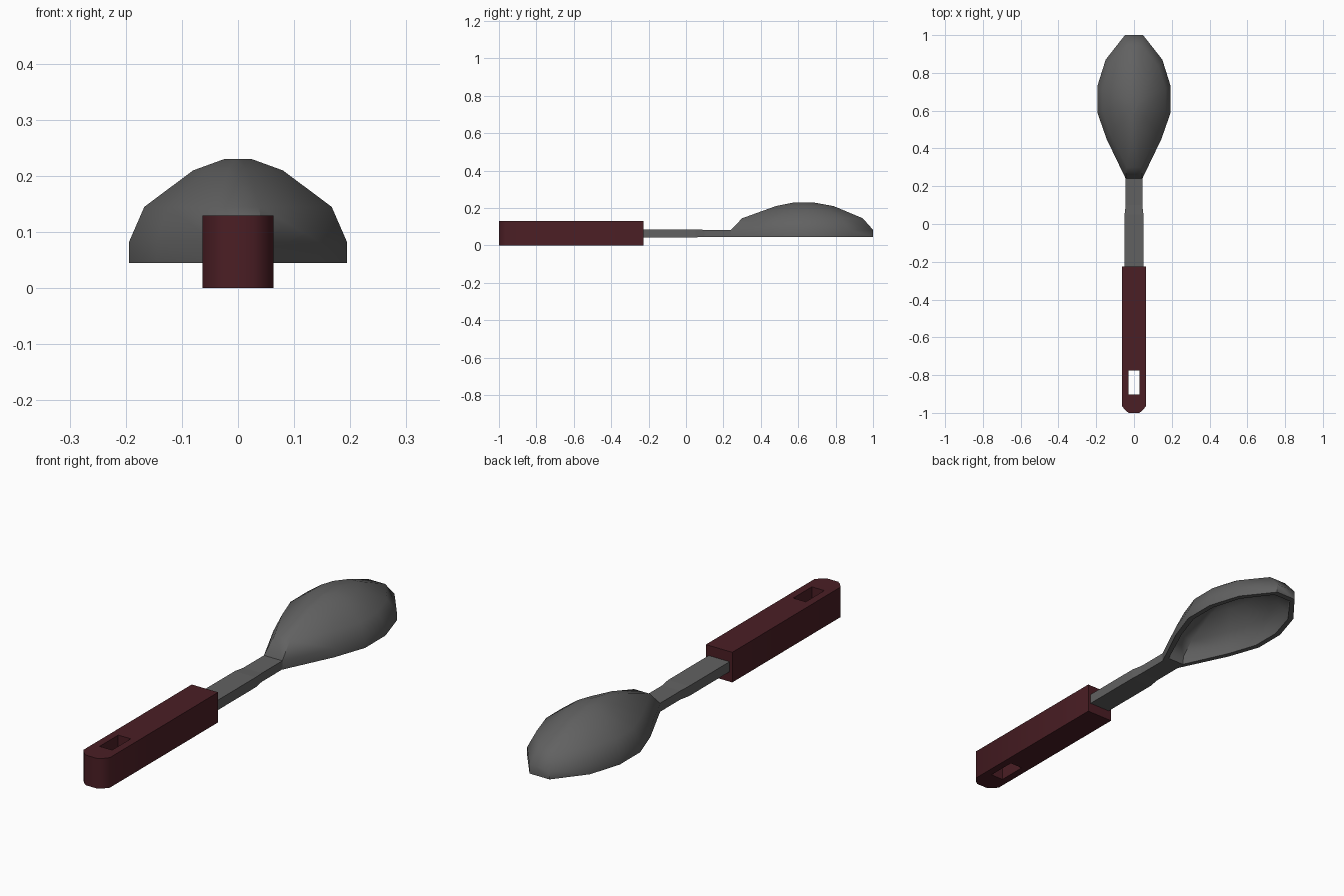
import bpy, bmesh
from math import radians

if "Cube" in bpy.data.objects:
    bpy.data.objects.remove(bpy.data.objects["Cube"])


def material(name, rgb):
    m = bpy.data.materials.new(name)
    m.diffuse_color = (*rgb, 1)
    m.use_nodes = True
    m.node_tree.nodes["Principled BSDF"].inputs["Base Color"].default_value = m.diffuse_color
    return m


red = material("dark_red", (0.07, 0.013, 0.018))
grey = material("dark_grey", (0.12, 0.12, 0.12))


def add_mesh(name, bm, mat):
    bmesh.ops.recalc_face_normals(bm, faces=bm.faces)
    me = bpy.data.meshes.new(name)
    bm.to_mesh(me)
    bm.free()
    me.materials.append(mat)
    ob = bpy.data.objects.new(name, me)
    bpy.context.collection.objects.link(ob)
    return ob


def smooth(ob, angle):
    bpy.ops.object.select_all(action='DESELECT')
    ob.select_set(True)
    bpy.context.view_layer.objects.active = ob
    bpy.ops.object.shade_smooth_by_angle(angle=radians(angle))


def mirrored(half):
    """Closed outline from its right half."""
    return half + [(-x, y) for x, y in reversed(half)]


def loft(bm, rings):
    for a, b in zip(rings, rings[1:]):
        for i in range(len(a)):
            j = (i + 1) % len(a)
            bm.faces.new((a[i], a[j], b[j], b[i]))


# Handle: rounded end outline with a rectangular hanging hole, extruded
curve = bpy.data.curves.new("handle_outline", 'CURVE')
curve.dimensions = '2D'
curve.fill_mode = 'BOTH'
curve.extrude = 0.065
for pts in (mirrored([(0.028, -1), (0.045, -0.987), (0.063, -0.965), (0.063, -0.226)]),
            mirrored([(0.03, -0.902), (0.03, -0.775)])):
    s = curve.splines.new('POLY')
    s.points.add(len(pts) - 1)
    for p, (x, y) in zip(s.points, pts):
        p.co = (x, y, 0, 1)
    s.use_cyclic_u = True
temp = bpy.data.objects.new("handle_outline", curve)
bpy.context.collection.objects.link(temp)
bpy.context.view_layer.update()
bm = bmesh.new()
bm.from_mesh(temp.to_mesh())
temp.to_mesh_clear()
bpy.data.objects.remove(temp)
bmesh.ops.remove_doubles(bm, verts=bm.verts, dist=1e-5)
bmesh.ops.translate(bm, verts=bm.verts, vec=(0, 0, 0.065))
handle = add_mesh("handle", bm, red)
smooth(handle, 40)

# Neck: flat bar that narrows slightly toward the bowl
bm = bmesh.new()
sections = [(-0.3, 0.050, 0.043, 0.086), (0.05, 0.050, 0.043, 0.086),
            (0.10, 0.044, 0.046, 0.083), (0.265, 0.044, 0.046, 0.083)]
rings = [[bm.verts.new(p) for p in ((-w, y, lo), (w, y, lo), (w, y, hi), (-w, y, hi))]
         for y, w, lo, hi in sections]
loft(bm, rings)
bm.faces.new(rings[0])
bm.faces.new(rings[-1])
add_mesh("neck", bm, grey)

# Bowl: one outline scaled into outer rings, then inner rings, rim downward
outline = mirrored([(0.044, 0.24), (0.145, 0.45), (0.194, 0.59),
                    (0.194, 0.73), (0.150, 0.87), (0.048, 1.0)])
outer = [(0.045, 0.194, 0.24, 1.0), (0.083, 0.194, 0.24, 1.0),
         (0.145, 0.167, 0.30, 0.945), (0.21, 0.08, 0.48, 0.79),
         (0.23, 0.025, 0.58, 0.68)]
inner = [(0.045, 0.172, 0.275, 0.975), (0.08, 0.170, 0.28, 0.97),
         (0.132, 0.145, 0.34, 0.915), (0.19, 0.07, 0.49, 0.78),
         (0.208, 0.022, 0.58, 0.68)]
bm = bmesh.new()
rings = []
for z, w, y0, y1 in outer[::-1] + inner:
    rings.append([bm.verts.new((x * w / 0.194, y0 + (y - 0.24) / 0.76 * (y1 - y0), z))
                  for x, y in outline])
loft(bm, rings)
bm.faces.new(rings[0])
bm.faces.new(rings[-1])
bowl = add_mesh("bowl", bm, grey)
smooth(bowl, 45)
